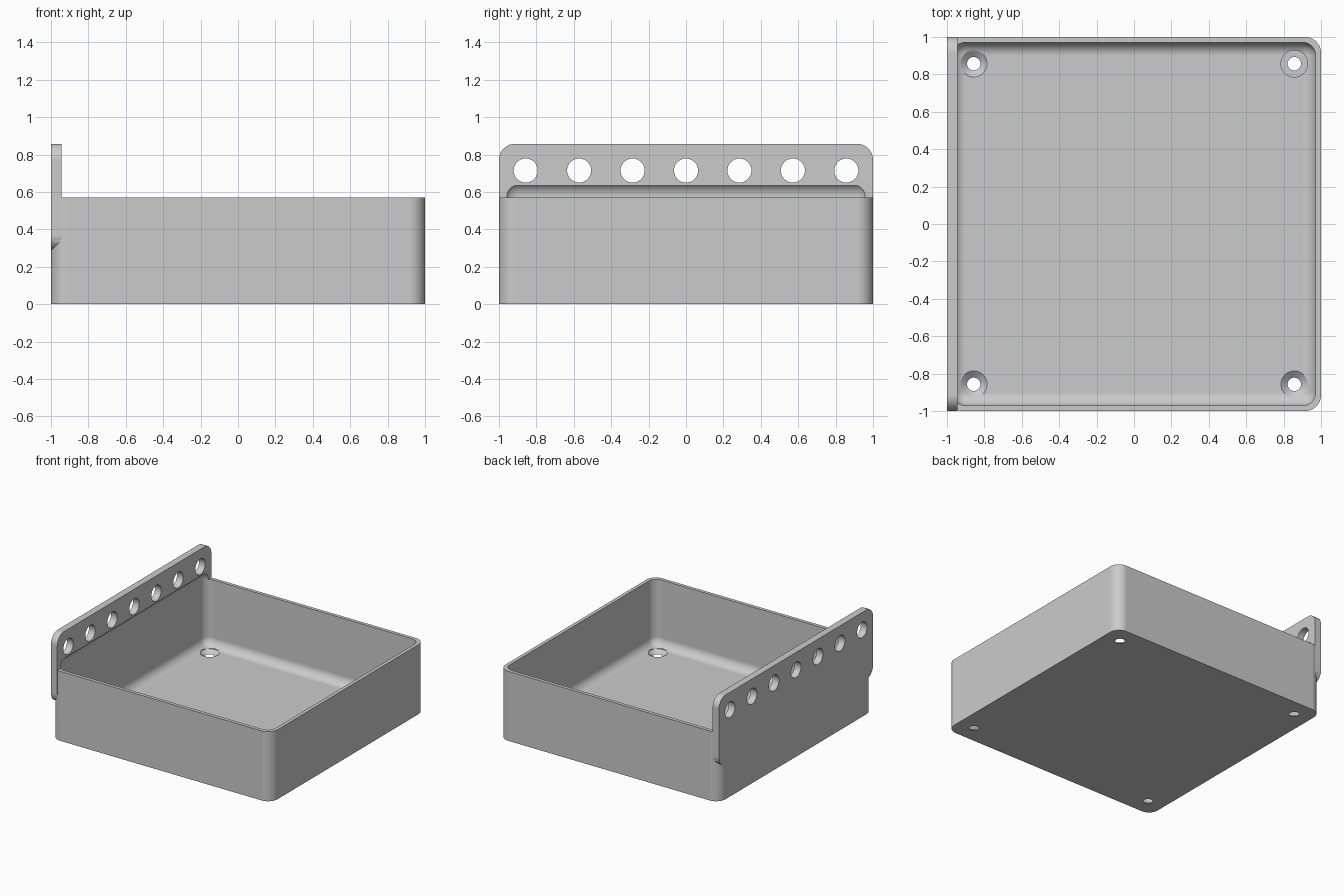
import bpy
import bmesh
import math
from mathutils import Vector

if "Cube" in bpy.data.objects:
    bpy.data.objects.remove(bpy.data.objects["Cube"], do_unlink=True)

U = 2 / 70            # one wall thickness
WALL = U
RIM = 20 * U
PLATE_TOP = 30 * U
CORNER = 3 * U        # outer rounding
INNER = 2.5 * U       # cavity rounding

grey = bpy.data.materials.new("plain grey")
grey.use_nodes = True
COLOUR = (0.6, 0.6, 0.6, 1)
grey.diffuse_color = COLOUR
grey.node_tree.nodes["Principled BSDF"].inputs["Base Color"].default_value = COLOUR


def finish(name, bm):
    bmesh.ops.recalc_face_normals(bm, faces=bm.faces)
    mesh = bpy.data.meshes.new(name)
    bm.to_mesh(mesh)
    bm.free()
    mesh.materials.append(grey)
    obj = bpy.data.objects.new(name, mesh)
    bpy.context.collection.objects.link(obj)
    return obj


def rounded_box(name, low, high, radius, axis=None):
    """Box with the edges along one axis rounded, or all edges if axis is None."""
    bm = bmesh.new()
    bmesh.ops.create_cube(bm, size=1)
    low, high = Vector(low), Vector(high)
    for v in bm.verts:
        v.co = (low + high) / 2 + v.co * (high - low)
    edges = [e for e in bm.edges if axis is None
             or abs((e.verts[0].co - e.verts[1].co)[axis]) > 1e-5]
    bmesh.ops.bevel(bm, geom=edges, offset=radius, segments=12,
                    profile=0.5, affect='EDGES')
    return finish(name, bm)


def lathe(name, profile, steps=48):
    """Closed solid turned around z from (radius, height) pairs."""
    bm = bmesh.new()
    rings = [[bm.verts.new((r * math.cos(math.tau * i / steps),
                            r * math.sin(math.tau * i / steps), z))
              for i in range(steps)] for r, z in profile]
    for a, b in zip(rings, rings[1:]):
        for i in range(steps):
            j = (i + 1) % steps
            bm.faces.new((a[i], a[j], b[j], b[i]))
    bm.faces.new(rings[0])
    bm.faces.new(rings[-1])
    return finish(name, bm)


def combine(target, other, operation):
    mod = target.modifiers.new("combine", 'BOOLEAN')
    mod.object = other
    mod.operation = operation
    mod.solver = 'EXACT'
    bpy.context.view_layer.objects.active = target
    bpy.ops.object.modifier_apply(modifier=mod.name)
    bpy.data.objects.remove(other, do_unlink=True)


# Tray block with its rounded mounting plate on the right-hand side
tray = rounded_box("tray", (-1, -1, 0), (1, 1, RIM), CORNER, axis=2)
plate = rounded_box("mounting_plate", (-1, -1, 10 * U),
                    (-1 + 2 * U, 1, PLATE_TOP), CORNER, axis=0)
combine(tray, plate, 'UNION')

# Rounded cavity, which also undercuts the plate just above the rim
inside = 1 - WALL
cavity = rounded_box("cavity_cutter", (-inside, -inside, WALL),
                     (inside, inside, 22.75 * U), INNER)
combine(tray, cavity, 'DIFFERENCE')

# Row of round holes through the plate
for i in range(-3, 4):
    hole = lathe("plate_hole_cutter", [(2.25 * U, -0.1), (2.25 * U, 0.1)])
    hole.rotation_euler.y = math.pi / 2
    hole.location = (-1 + U, i * 10 * U, 25 * U)
    bpy.context.view_layer.update()
    combine(tray, hole, 'DIFFERENCE')

# Countersunk screw holes in the floor
for x in (-1, 1):
    for y in (-1, 1):
        screw = lathe("screw_hole_cutter", [(1.25 * U, -0.05), (1.25 * U, 0),
                                            (2.5 * U, WALL), (2.5 * U, 0.1)])
        screw.location = (x * 30 * U, y * 30 * U, 0)
        bpy.context.view_layer.update()
        combine(tray, screw, 'DIFFERENCE')

# Smooth curves, crisp edges
bpy.ops.object.select_all(action='DESELECT')
tray.select_set(True)
bpy.context.view_layer.objects.active = tray
bpy.ops.object.shade_smooth_by_angle(angle=math.radians(30))
weighted = tray.modifiers.new("weighted_normals", 'WEIGHTED_NORMAL')
weighted.keep_sharp = True
